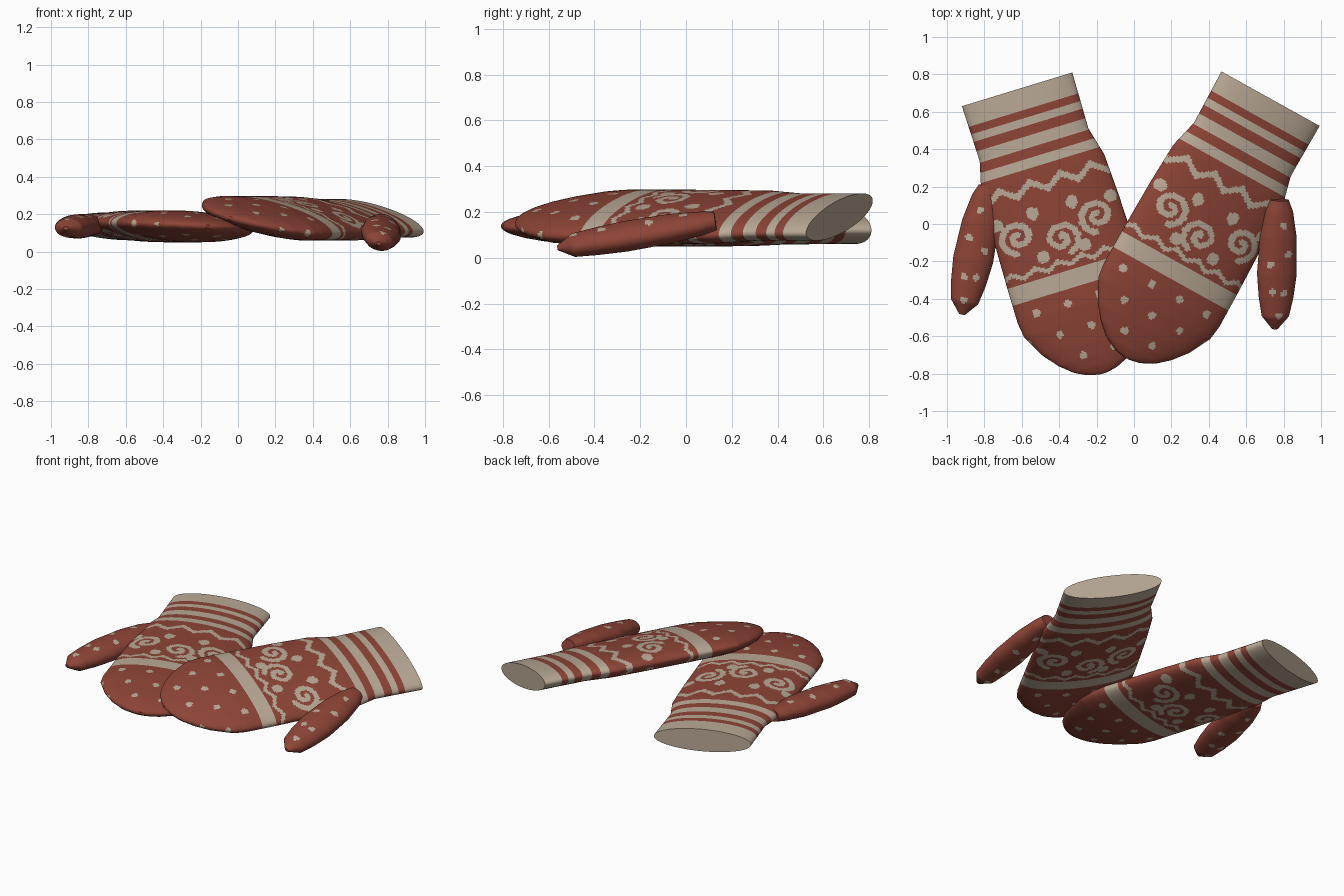
import bpy
import bmesh
from math import sin, cos, pi, radians, hypot
from mathutils import Matrix, Vector

cube = bpy.data.objects.get("Cube")
if cube:
    bpy.data.objects.remove(cube)


def material(name, rgb):
    mat = bpy.data.materials.new(name)
    mat.use_nodes = True
    mat.diffuse_color = (*rgb, 1)
    mat.node_tree.nodes["Principled BSDF"].inputs["Base Color"].default_value = (*rgb, 1)
    return mat


RED = material("red wool", (0.27, 0.058, 0.038))
CREAM = material("cream wool", (0.49, 0.40, 0.305))

# Profiles: distance along the part, half width, half thickness
BODY = [(0, .309, .073), (.31, .304, .075), (.47, .345, .082), (.7, .356, .084),
        (1.0, .362, .084), (1.2, .363, .083), (1.28, .352, .077), (1.4, .288, .063),
        (1.48, .222, .05), (1.54, .152, .035), (1.575, .082, .02), (1.588, .02, .008)]
THUMB = [(0, .05, .04), (.06, .075, .05), (.2, .1, .062), (.4, .108, .064),
         (.53, .094, .058), (.63, .074, .05), (.7, .015, .01)]


def profile_at(profile, s):
    for (s0, a0, b0), (s1, a1, b1) in zip(profile, profile[1:]):
        if s <= s1:
            t = (s - s0) / (s1 - s0)
            return a0 + (a1 - a0) * t, b0 + (b1 - b0) * t
    return profile[-1][1:]


# Knitted pattern: scrolls and leaves in the middle panel
def spiral(v, u, turn):
    pts = []
    for i in range(70):
        t = i / 69
        r = .015 + .085 * t
        a = turn * 2 * pi * 1.45 * t
        pts.append((v + r * sin(a), u - r * cos(a) * .9))
    return pts


SCROLLS = spiral(-.21, .77, 1) + spiral(.01, .83, -1) + spiral(.23, .76, 1)
LEAVES = [(-.1, .66), (.12, .66), (-.31, .69), (.32, .67), (-.1, .9), (.13, .9)]
CUFF_STRIPES = [(.115, .16), (.205, .255), (.32, .375)]


def zigzag(v, period):
    return abs((v / period) % 1 - .5) * 4 - 1


def body_is_cream(u, v):
    if u < .425:
        return not any(lo < u < hi for lo, hi in CUFF_STRIPES)
    if u < .6:
        return abs(u - .525 - .03 * zigzag(v, .17)) < .019
    if 1.01 < u < 1.1:
        return True
    if u > 1.1:
        row = round((u - 1.175) / .145)
        dv = (v + .27 + .0875 * (row % 2)) / .175
        return hypot(u - 1.175 - .145 * row, (dv - round(dv)) * .175) < .021
    if abs(u - .962 - .018 * zigzag(v, .13)) < .013:
        return True
    if any(hypot(v - a, u - b) < .034 for a, b in LEAVES):
        return True
    return any(hypot(v - a, u - b) < .017 for a, b in SCROLLS)


THUMB_DOTS = [(.13, .02), (.29, .05), (.34, -.05), (.5, .035), (.49, -.035), (.62, .01)]


def thumb_is_cream(s, x):
    return any(hypot(s - a, x - b) < .019 for a, b in THUMB_DOTS)


def loft(name, frame, profile, rings, sides, is_cream, start_index):
    """Elliptical tube along local y, coloured stitch by stitch."""
    bm = bmesh.new()
    length = profile[-1][0]
    grid = []
    for i in range(rings + 1):
        s = length * i / rings
        a, b = profile_at(profile, s)
        grid.append([(a * cos(2 * pi * j / sides), s, b * sin(2 * pi * j / sides))
                     for j in range(sides)])
    verts = [[bm.verts.new(frame @ Vector(p)) for p in ring] for ring in grid]
    for i in range(rings):
        for j in range(sides):
            k = (j + 1) % sides
            face = bm.faces.new((verts[i][j], verts[i][k], verts[i + 1][k], verts[i + 1][j]))
            u = (grid[i][j][1] + grid[i + 1][j][1]) / 2
            v = (grid[i][j][0] + grid[i][k][0] + grid[i + 1][j][0] + grid[i + 1][k][0]) / 4
            face.material_index = int(is_cream(u, v))
    bm.faces.new(verts[0]).material_index = start_index
    bm.faces.new(verts[-1])
    bmesh.ops.recalc_face_normals(bm, faces=bm.faces)
    mesh = bpy.data.meshes.new(name)
    bm.to_mesh(mesh)
    bm.free()
    mesh.materials.append(RED)
    mesh.materials.append(CREAM)
    obj = bpy.data.objects.new(name, mesh)
    bpy.context.collection.objects.link(obj)
    bpy.ops.object.select_all(action="DESELECT")
    obj.select_set(True)
    bpy.context.view_layer.objects.active = obj
    bpy.ops.object.shade_smooth_by_angle(angle=radians(40))


def axes(x, y, z, origin):
    frame = Matrix((x, y, z)).transposed().to_4x4()
    frame.translation = origin
    return frame


# One mitten: outward (thumb side) direction, finger direction, roll and thumb lift
def mitten(side, origin, out, along, roll, lift, droop):
    c, s = cos(roll), sin(roll)
    x = Vector((out[0] * c, out[1] * c, -s))
    z = Vector((out[0] * s, out[1] * s, c))
    body = axes(x, Vector((*along, 0)), z, Vector(origin))
    loft(side + "_mitten_body", body, BODY, 150, 200, body_is_cream, 1)
    thumb = axes(Vector((.88, -.475, 0)), Vector((.475, .88, droop)),
                 Vector((0, -droop, 1)), Vector((.30, .45, lift)))
    loft(side + "_mitten_thumb", body @ thumb, THUMB, 60, 48, thumb_is_cream, 0)


mitten("left", (.73, .67, .178), (.874, -.485), (-.485, -.874), radians(14), .057, -.055)
mitten("right", (-.625, .72, .135), (-.956, -.292), (.292, -.956), radians(-3), -.005, -.055)
